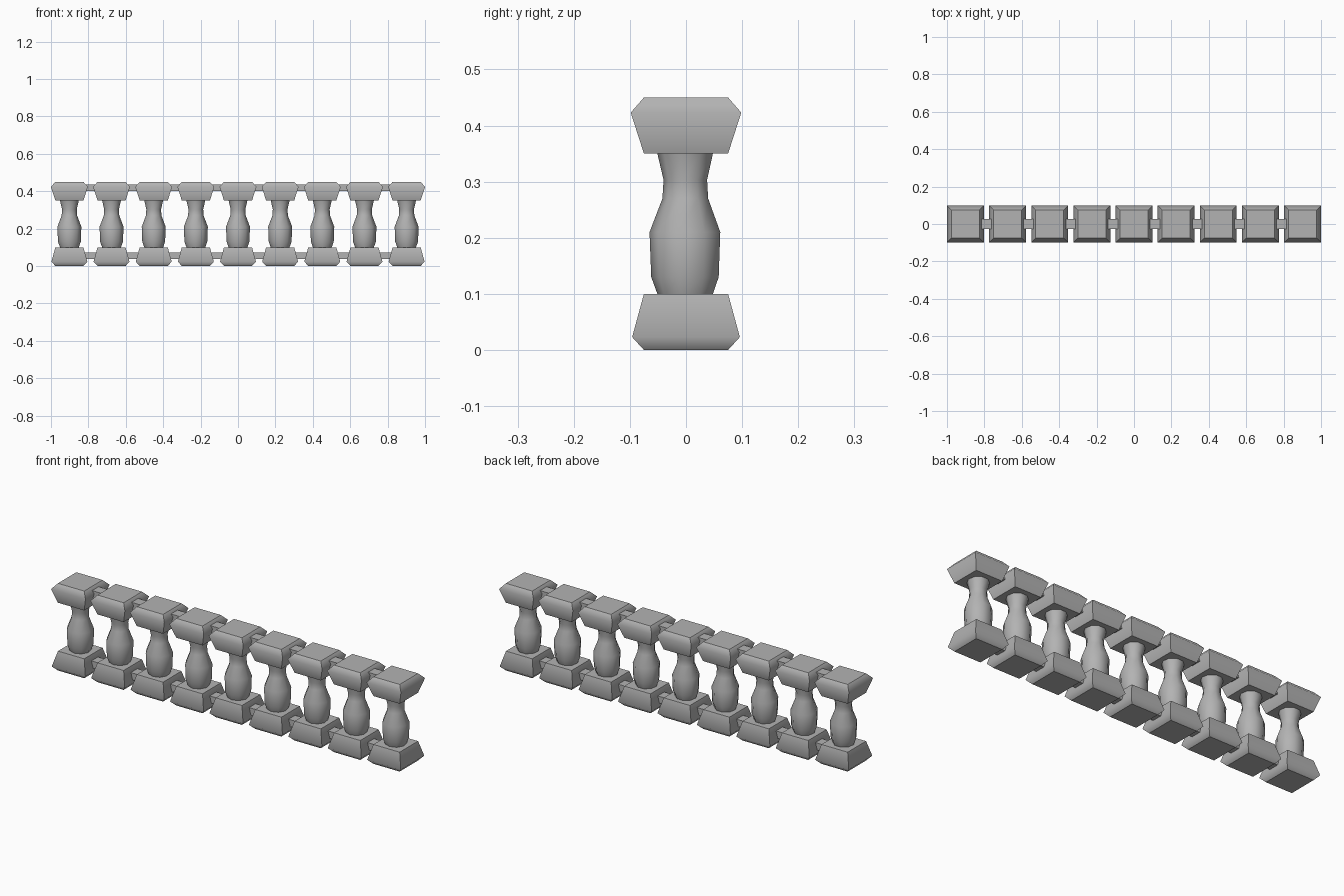
import bpy, bmesh, math

if "Cube" in bpy.data.objects:
    bpy.data.objects.remove(bpy.data.objects["Cube"])

COUNT = 9
SPAN = 0.9015

stone = bpy.data.materials.new("stone")
stone.diffuse_color = (0.45, 0.45, 0.45, 1)
stone.use_nodes = True
stone.node_tree.nodes["Principled BSDF"].inputs["Base Color"].default_value = stone.diffuse_color


def loft(name, rings, sides, start, sharp_corners=False):
    """Stack regular rings (z, radius) into a closed solid, smooth up its sides."""
    bm = bmesh.new()
    loops = []
    for z, r in rings:
        loops.append([bm.verts.new((r * math.cos(start + 2 * math.pi * i / sides),
                                    r * math.sin(start + 2 * math.pi * i / sides), z))
                      for i in range(sides)])
    for a, b in zip(loops, loops[1:]):
        for i in range(sides):
            j = (i + 1) % sides
            bm.faces.new((a[i], a[j], b[j], b[i])).smooth = True
            bm.edges.get((a[i], b[i])).smooth = not sharp_corners
    # Flat ends with crisp borders
    for end in (loops[0][::-1], loops[-1]):
        for e in bm.faces.new(end).edges:
            e.smooth = False
    mesh = bpy.data.meshes.new(name)
    bm.to_mesh(mesh)
    bm.free()
    mesh.materials.append(stone)
    return mesh


def square(name, rings):
    """Square block from (z, half width) rings."""
    return loft(name, [(z, h * math.sqrt(2)) for z, h in rings], 4, math.pi / 4, True)


def rail(name, z, height):
    bpy.ops.mesh.primitive_cube_add(size=1, location=(0, 0, z))
    ob = bpy.context.object
    ob.name = name
    ob.scale = (2 * SPAN, 0.053, height)
    ob.data.materials.append(stone)


# Shared meshes for the repeated post parts
parts = {
    "base_block": square("base_block", [(0, 0.075), (0.023, 0.096), (0.1, 0.075)]),
    "baluster": loft("baluster", [(0.1, 0.051), (0.13, 0.062), (0.21, 0.065),
                                  (0.27, 0.042), (0.303, 0.040), (0.35, 0.051)],
                     9, -math.pi / 2),
    "cap_block": square("cap_block", [(0.35, 0.075), (0.423, 0.0985), (0.45, 0.075)]),
}

# Row of posts
for i in range(COUNT):
    x = -SPAN + 2 * SPAN * i / (COUNT - 1)
    for name, mesh in parts.items():
        ob = bpy.data.objects.new(f"{name}_{i + 1}", mesh)
        ob.location.x = x
        bpy.context.collection.objects.link(ob)

# Connecting rails
rail("top_rail", 0.419, 0.036)
rail("bottom_rail", 0.055, 0.036)
